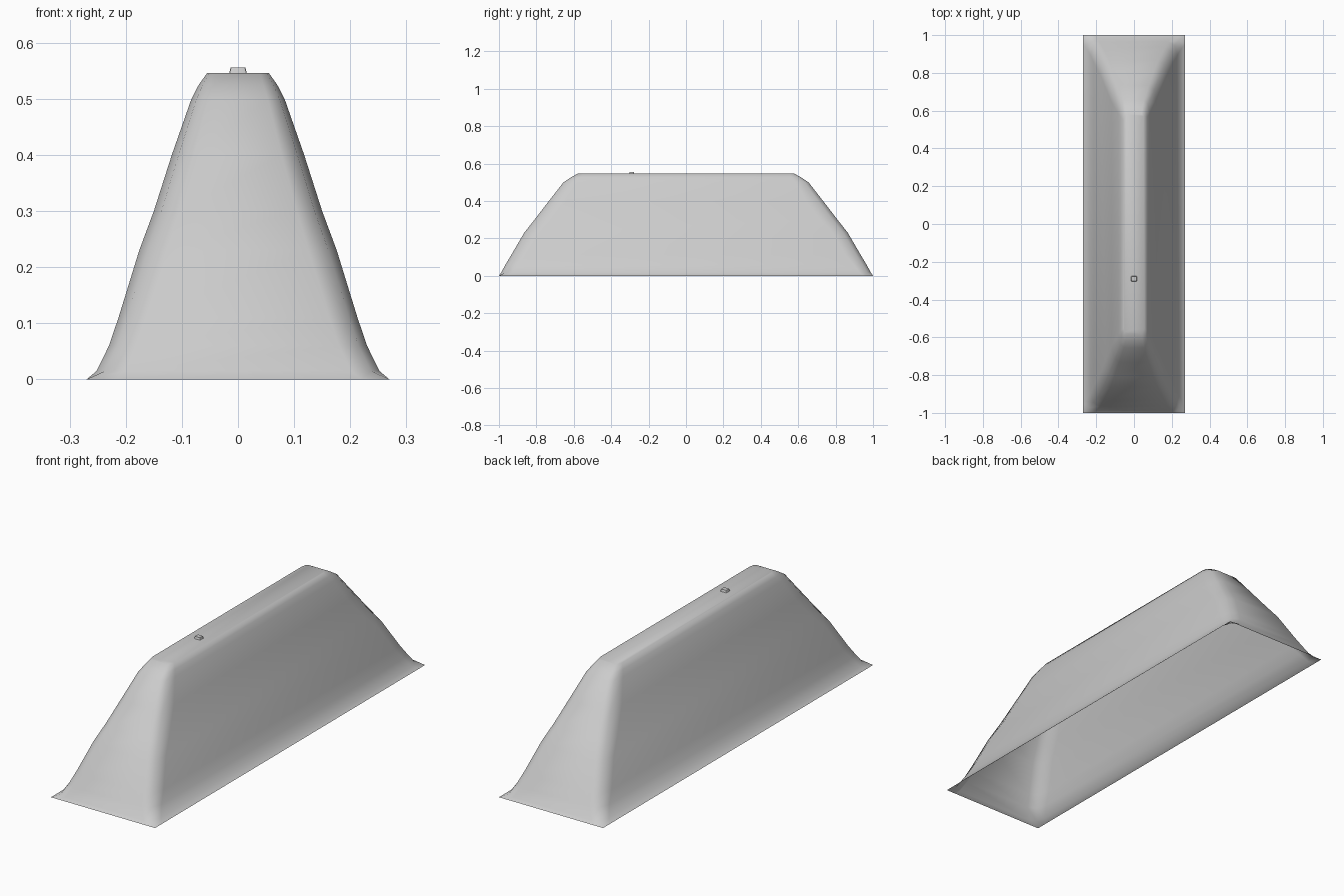
import bpy, bmesh

cube = bpy.data.objects.get("Cube")
if cube:
    bpy.data.objects.remove(cube, do_unlink=True)

grey = bpy.data.materials.new("light grey")
grey.use_nodes = True
colour = (0.6, 0.6, 0.6, 1)
grey.diffuse_color = colour
grey.node_tree.nodes["Principled BSDF"].inputs["Base Color"].default_value = colour


def loft(name, rings, angle):
    """Bridge rings of equal length and cap the last one; the base stays open."""
    bm = bmesh.new()
    loops = [[bm.verts.new(p) for p in ring] for ring in rings]
    n = len(loops[0])
    for a, b in zip(loops, loops[1:]):
        for i in range(n):
            j = (i + 1) % n
            bm.faces.new((a[i], a[j], b[j], b[i]))
    bm.faces.new(loops[-1])
    mesh = bpy.data.meshes.new(name)
    bm.to_mesh(mesh)
    bm.free()
    mesh.materials.append(grey)
    obj = bpy.data.objects.new(name, mesh)
    bpy.context.collection.objects.link(obj)
    bpy.ops.object.select_all(action="DESELECT")
    obj.select_set(True)
    bpy.context.view_layer.objects.active = obj
    bpy.ops.object.shade_smooth_by_angle(angle=angle)
    return obj


def ring(hx, hy, z, cx, cy, yc=0):
    """Rectangle outline with a rounded corner of size cx by cy."""
    bend = [(0, 1), (0.3, 0.3), (1, 0)]
    pts = []
    for sx, sy in ((1, 1), (-1, 1), (-1, -1), (1, -1)):
        corner = [(sx * (hx - u * cx), yc + sy * (hy - v * cy), z) for u, v in bend]
        pts += corner if sx == sy else corner[::-1]
    return pts


# Hollow shell: half width, half length, height, corner rounding in x and y
profile = [
    (0.27, 1.0, 0.0, 0.05, 0.05),
    (0.252, 0.99, 0.015, 0.05, 0.06),
    (0.23, 0.965, 0.06, 0.05, 0.07),
    (0.213, 0.935, 0.11, 0.05, 0.08),
    (0.176, 0.865, 0.23, 0.05, 0.08),
    (0.15, 0.81, 0.3, 0.045, 0.09),
    (0.118, 0.733, 0.4, 0.04, 0.09),
    (0.083, 0.655, 0.5, 0.03, 0.07),
    (0.07, 0.617, 0.525, 0.025, 0.05),
    (0.055, 0.58, 0.546, 0.015, 0.03),
]
rings = [ring(*p) for p in profile]
# The foot of the shell flares out to square corners
rings[0] = [(0.27 if x > 0 else -0.27, 1.0 if y > 0 else -1.0, 0)
            if i % 3 == 1 else (x, y, 0) for i, (x, y, z) in enumerate(rings[0])]
loft("shell", rings, 1.2)

# Small tapered nub on the ridge
loft("ridge_nub", [ring(0.016, 0.014, 0.545, 0.003, 0.003, -0.29),
                   ring(0.013, 0.011, 0.556, 0.003, 0.003, -0.29)], 0.5)
